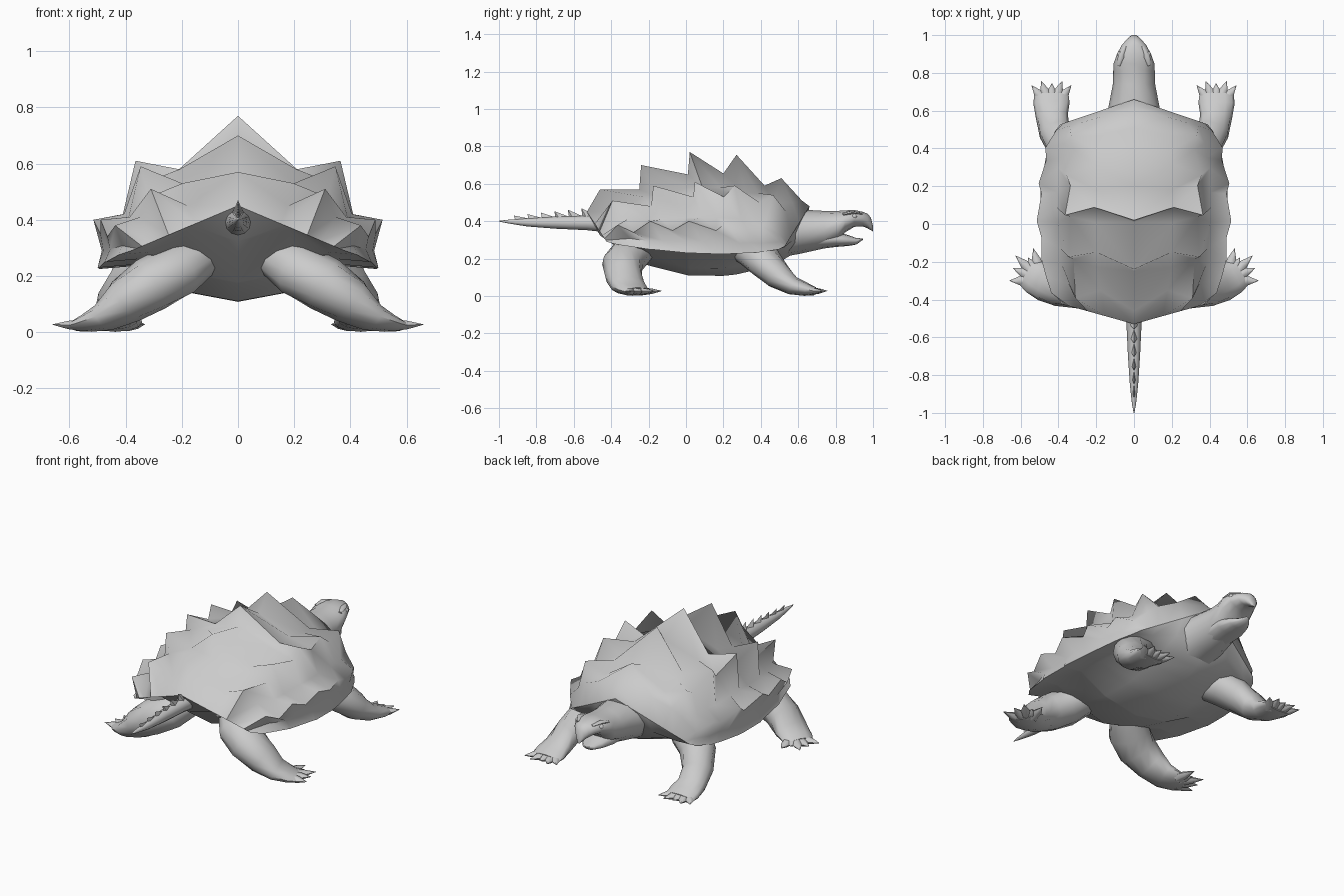
import bpy, bmesh, math
from mathutils import Vector

if "Cube" in bpy.data.objects:
    bpy.data.objects.remove(bpy.data.objects["Cube"])

grey = bpy.data.materials.new("plain grey")
grey.use_nodes = True
COLOUR = (0.6, 0.6, 0.6, 1)
grey.diffuse_color = COLOUR
grey.node_tree.nodes["Principled BSDF"].inputs["Base Color"].default_value = COLOUR
UP = Vector((0, 0, 1))
FORWARD = Vector((0, 1, 0))


def finish(name, bm, mirror=False, angle=60):
    """Turn a bmesh into a shaded object, mirrored across x if asked."""
    bmesh.ops.recalc_face_normals(bm, faces=bm.faces)
    me = bpy.data.meshes.new(name)
    bm.to_mesh(me)
    bm.free()
    me.materials.append(grey)
    ob = bpy.data.objects.new(name, me)
    bpy.context.collection.objects.link(ob)
    if mirror:
        mod = ob.modifiers.new("mirror", "MIRROR")
        mod.use_clip = True
    bpy.ops.object.select_all(action="DESELECT")
    bpy.context.view_layer.objects.active = ob
    ob.select_set(True)
    bpy.ops.object.shade_smooth_by_angle(angle=math.radians(angle))


def bridge(bm, rows, closed=False):
    """Skin consecutive rows of vertices with quads."""
    for a, b in zip(rows, rows[1:]):
        n = len(a)
        for i in range(n if closed else n - 1):
            j = (i + 1) % n
            bm.faces.new((a[i], a[j], b[j], b[i]))


def loft(bm, stations, sides=12, axis=None):
    """Closed tube through (centre, half width, half height) stations."""
    pts = [Vector(s[0]) for s in stations]
    rings = []
    for k, (_, a, b) in enumerate(stations):
        t = axis or (pts[min(k + 1, len(pts) - 1)] - pts[max(k - 1, 0)]).normalized()
        side = t.cross(UP).normalized()
        up = side.cross(t)
        ring = []
        for i in range(sides):
            w = math.tau * i / sides
            ring.append(bm.verts.new(pts[k] + side * a * math.cos(w) + up * b * math.sin(w)))
        rings.append(ring)
    bridge(bm, rings, True)
    bm.faces.new(rings[0])
    bm.faces.new(rings[-1])


def profile(bm, rows):
    """Upright loft along y from (y, half width, low z, high z)."""
    loft(bm, [((0, y, (lo + hi) / 2), a, (hi - lo) / 2) for y, a, lo, hi in rows], axis=FORWARD)


# Shell rows: y, crest z, side ridge z, half width, rim z, edge z; odd rows carry spikes
ROWS = [
    (-.53, .45, .40, .38, .35, .29), (-.46, .57, .51, .425, .38, .275),
    (-.25, .57, .48, .47, .34, .25), (-.24, .70, .59, .475, .40, .25),
    (.01, .65, .53, .495, .35, .23), (.02, .77, .61, .50, .40, .23),
    (.20, .655, .53, .495, .35, .225), (.27, .755, .59, .49, .39, .225),
    (.42, .59, .50, .47, .34, .23), (.51, .63, .54, .455, .37, .235),
    (.62, .51, .45, .415, .33, .25), (.66, .48, .42, .39, .32, .265)]
LAST = len(ROWS) - 1


def sweep_back(y, t):
    return y * (1 - .2 * t)


# Upper shell: crest, side ridge and rim spikes parted by smooth valleys
bm = bmesh.new()
grid = []
for k, (y, crest, ridge, w, rim, edge) in enumerate(ROWS):
    if k in (0, LAST):
        pts = [(w * t, sweep_back(y, t), crest + (edge - crest) * t) for t in (0, .4, .65, .78, .9, .95, 1)]
    else:
        peak = k % 2
        floor = min(ROWS[k - 1][2], ROWS[k + 1][2]) if peak else ridge
        base = min(ROWS[k - 1][4], ROWS[k + 1][4]) if peak else rim
        lag = .07 if peak and k < LAST - 2 else 0
        slide = .03 if 1 < k < LAST - 1 else 0
        ease = -.08 if k in (2, 4) else 0
        out = 1.03 if peak else .99
        cols = [(0, crest, 0), (.42, floor + .05, lag), (.73 if peak else .68, ridge, slide),
                (.82, base + .07, lag), (out, rim, ease), (.97, (base + edge) / 2, lag), (1, edge, 0)]
        pts = [(w * t, sweep_back(y, t) + dy, z) for t, z, dy in cols]
    grid.append([bm.verts.new(p) for p in pts])
bridge(bm, grid)
finish("upper_shell", bm, True)

# Belly rising to meet the shell rim all round
bm = bmesh.new()
grid = []
for k, (y, crest, ridge, w, rim, edge) in enumerate(ROWS):
    d = y - .12
    z = .105 + .45 * d**2 + .6 * d**4
    mid = z + .04
    if k in (0, LAST):
        z, mid = crest, crest + (edge - crest) * .43
        shelf = crest + (edge - crest) * .76
    else:
        shelf = edge + .01
    cols = [(1, edge), (.76, shelf), (.43, mid), (0, z)]
    grid.append([bm.verts.new((w * t, sweep_back(y, t), h)) for t, h in cols])
bridge(bm, grid)
finish("belly", bm, True)

# Neck and head with hooked beak
bm = bmesh.new()
profile(bm, [(.42, .18, .19, .45), (.62, .135, .228, .462), (.74, .112, .255, .455),
             (.81, .11, .285, .455), (.85, .108, .34, .458), (.90, .09, .37, .46),
             (.945, .066, .372, .45), (.97, .045, .362, .44), (.988, .028, .352, .42),
             (1, .012, .345, .375)])
finish("neck_and_head", bm)

bm = bmesh.new()
profile(bm, [(.7, .09, .25, .36), (.80, .09, .262, .345), (.87, .065, .268, .325),
             (.91, .04, .275, .31), (.945, .01, .3, .308)])
finish("lower_jaw", bm)

# Eyes under small brows
bm = bmesh.new()
bmesh.ops.create_uvsphere(bm, u_segments=10, v_segments=6, radius=.014)
bmesh.ops.translate(bm, vec=(.076, .9, .425), verts=bm.verts)
finish("eyes", bm, True)
bm = bmesh.new()
loft(bm, [((.08, .84, .435), .01, .008), ((.068, .885, .447), .018, .01), ((.045, .94, .438), .008, .006)], 6)
finish("brows", bm, True)

# Tail with a saw-toothed crest
bm = bmesh.new()
profile(bm, [(-.42, .055, .34, .45), (-.53, .04, .352, .43), (-.7, .032, .36, .425),
             (-.85, .022, .372, .415), (-.95, .011, .388, .408), (-1, .002, .398, .402)])
finish("tail", bm)
bm = bmesh.new()
for i in range(6):
    y = -.92 + .072 * i
    top, base, half = .43 + .008 * i, .4 + .003 * i, .009 + .003 * i
    tip, back, front = [bm.verts.new((0, y + dy, z)) for dy, z in ((0, top), (.008, base), (.08, base + .014))]
    left, right = [bm.verts.new((s * half, y + .03, base)) for s in (-1, 1)]
    for s in (left, right):
        bm.faces.new((tip, back, s))
        bm.faces.new((tip, s, front))
finish("tail_spikes", bm)


def leg(name, stations, claws):
    """Leg tube with claws given as (root, tip)."""
    bm = bmesh.new()
    loft(bm, stations)
    finish(name, bm, True)
    bm = bmesh.new()
    for root, tip in claws:
        a, b = Vector(root), Vector(tip)
        loft(bm, [(a, .034, .024), (a.lerp(b, .5), .024, .017), (b, .001, .001)], 6)
    finish(name + "_claws", bm, True)


def fan(centre, reach, angles, start):
    """Claws spread around the ankle at the given headings."""
    c = Vector(centre)
    out = []
    for deg, r in zip(angles, reach):
        d = Vector((math.cos(math.radians(deg)), math.sin(math.radians(deg)), 0))
        out.append((c + d * start, c + d * r + Vector((0, 0, .003))))
    return out


leg("front_legs",
    [((.2, .28, .28), .09, .08), ((.29, .37, .235), .11, .095), ((.37, .42, .185), .10, .09),
     ((.42, .49, .11), .085, .075), ((.435, .57, .055), .085, .05), ((.437, .64, .036), .096, .036),
     ((.437, .69, .025), .09, .022)],
    fan((.437, .6, .025), (.17, .165, .145, .165, .17), (52, 71, 91, 110, 128), .06))
leg("hind_legs",
    [((.14, -.23, .27), .09, .08), ((.22, -.3, .22), .115, .1), ((.31, -.34, .17), .11, .10),
     ((.4, -.335, .11), .1, .085), ((.47, -.31, .055), .1, .053), ((.53, -.28, .033), .09, .033),
     ((.565, -.26, .024), .075, .022)],
    fan((.49, -.3, .024), (.17, .165, .19, .14, .175), (0, 24, 44, 60, 76), .06))
